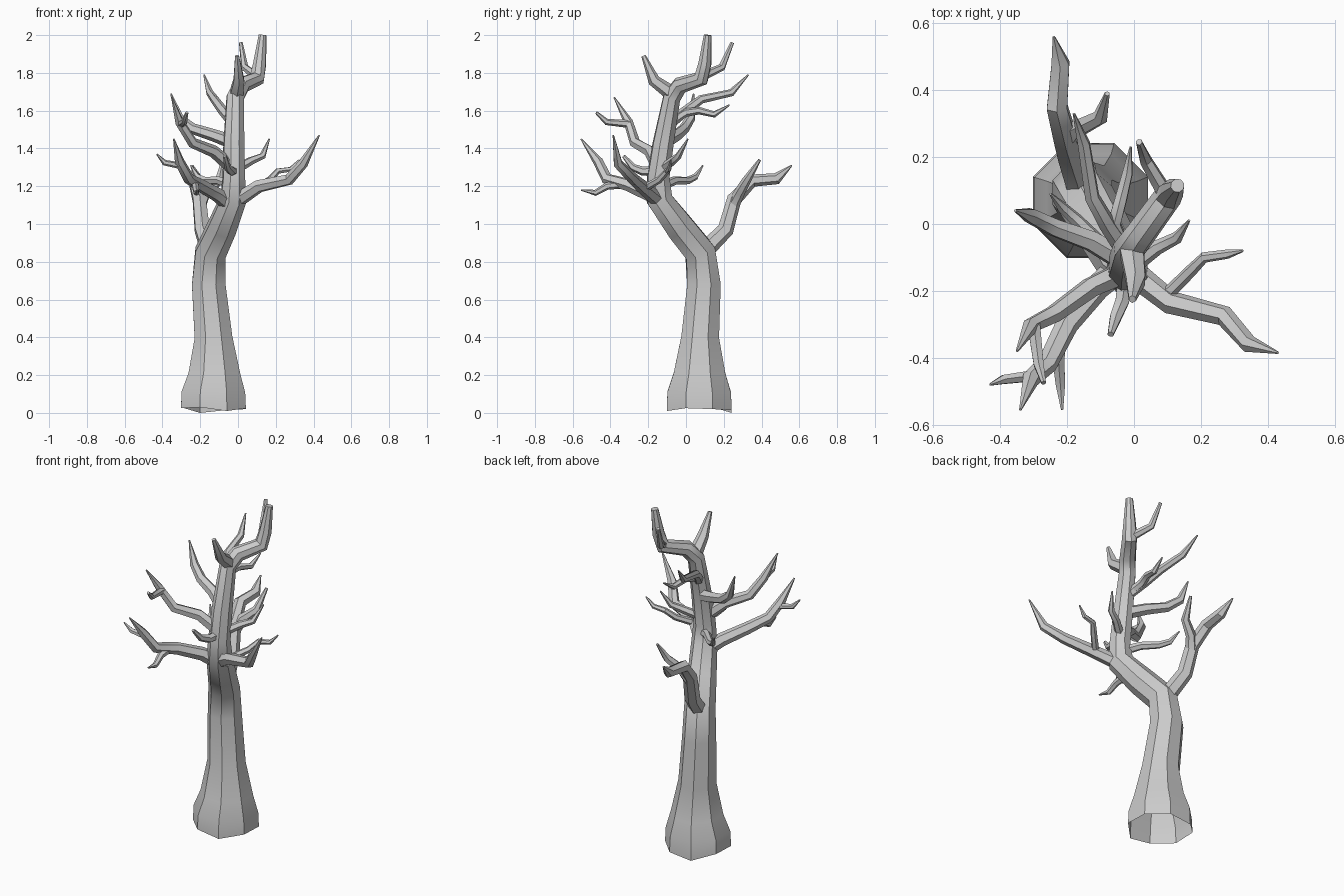
import bpy, bmesh, math
from mathutils import Vector


def tube(name, pts, radii, sides, cap_start=False, base_drop=None):
    """Sweep a low-poly ring along a path, mitred at the bends."""
    pts = [Vector(p) for p in pts]
    bm = bmesh.new()
    rings = []
    side = None
    for i, (p, r) in enumerate(zip(pts, radii)):
        d_in = (p - pts[i - 1]).normalized() if i else None
        d_out = (pts[i + 1] - p).normalized() if i < len(pts) - 1 else None
        t = ((d_in or d_out) + (d_out or d_in)).normalized()
        if i == 0 and base_drop:
            t = Vector((0, 0, 1))
        if side is None:
            side = Vector((1, 0, 0)) if abs(t.x) < 0.8 else Vector((0, 1, 0))
        side = (side - t * side.dot(t)).normalized()
        other = t.cross(side)
        ring = []
        for k in range(sides):
            a = 2 * math.pi * (k + 0.5) / sides
            v = p + (side * math.cos(a) + other * math.sin(a)) * r
            if i == 0 and base_drop:
                v.z = base_drop[k]
            ring.append(bm.verts.new(v))
        rings.append(ring)
    for a, b in zip(rings, rings[1:]):
        for k in range(sides):
            n = (k + 1) % sides
            bm.faces.new((a[k], a[n], b[n], b[k]))
    bm.faces.new(rings[-1])
    if cap_start:
        bm.faces.new(rings[0][::-1])
    mesh = bpy.data.meshes.new(name)
    bm.to_mesh(mesh)
    bm.free()
    obj = bpy.data.objects.new(name, mesh)
    bpy.context.collection.objects.link(obj)
    bpy.ops.object.select_all(action='DESELECT')
    obj.select_set(True)
    bpy.context.view_layer.objects.active = obj
    bpy.ops.object.shade_smooth_by_angle(angle=math.radians(40))
    return obj


def branch(name, r, pts, tip=0.004):
    """Limb that keeps most of its girth, then narrows to a point."""
    n = len(pts) - 1
    radii = [r * (1 - 0.45 * i / n) for i in range(n)] + [tip]
    return tube(name, pts, radii, 6, cap_start=True)


# Trunk with flared open base, bending back, forward, then up into the leader
trunk = [
    (-0.13, 0.07, 0.02, 0.186), (-0.13, 0.07, 0.11, 0.182),
    (-0.125, 0.072, 0.21, 0.148), (-0.13, 0.075, 0.40, 0.108),
    (-0.155, 0.095, 0.68, 0.096), (-0.145, 0.075, 0.85, 0.088),
    (-0.085, -0.03, 0.98, 0.082), (-0.025, -0.14, 1.13, 0.073),
    (-0.022, -0.147, 1.25, 0.062), (-0.022, -0.122, 1.42, 0.058),
    (-0.015, -0.075, 1.67, 0.049), (0.02, -0.03, 1.735, 0.046),
    (0.10, 0.08, 1.77, 0.043), (0.115, 0.10, 1.85, 0.036),
    (0.13, 0.115, 2.0, 0.021),
]
tube("trunk", [p[:3] for p in trunk], [p[3] for p in trunk], 8,
     base_drop=[0.02, 0.015, 0.0, 0.03, 0.025, 0.03, 0.01, 0.025])

# Crown: forward spur and rear twig on the leader
branch("crown_spur", 0.042, [(-0.01, -0.06, 1.68), (0.005, -0.17, 1.76),
                             (-0.005, -0.225, 1.89)], 0.012)
branch("crown_twig", 0.026, [(0.10, 0.08, 1.78), (0.035, 0.19, 1.83),
                             (0.015, 0.245, 1.96)], 0.01)

# Upper limbs
branch("upper_back_limb", 0.030, [(-0.02, -0.09, 1.53), (-0.08, 0.0, 1.60),
                                  (-0.125, 0.08, 1.66), (-0.15, 0.24, 1.695),
                                  (-0.18, 0.33, 1.79)])
branch("upper_back_twig", 0.026, [(-0.02, -0.10, 1.53), (-0.06, 0.0, 1.59),
                                  (-0.04, 0.07, 1.60), (-0.02, 0.15, 1.58),
                                  (-0.01, 0.23, 1.63)])
branch("upper_left_limb", 0.037, [(-0.02, -0.115, 1.43), (-0.13, -0.05, 1.47),
                                  (-0.24, -0.01, 1.505), (-0.31, 0.025, 1.56),
                                  (-0.355, 0.04, 1.69)])
branch("front_left_limb", 0.037, [(-0.02, -0.14, 1.29), (-0.13, -0.19, 1.385),
                                  (-0.24, -0.27, 1.43), (-0.31, -0.305, 1.54),
                                  (-0.35, -0.38, 1.67)])
branch("front_left_twig", 0.022, [(-0.30, -0.30, 1.53), (-0.285, -0.42, 1.54),
                                  (-0.27, -0.475, 1.59)], 0.008)

# Small mid-height twigs
branch("right_twig", 0.026, [(-0.01, -0.13, 1.29), (0.07, -0.07, 1.335),
                             (0.13, -0.04, 1.36), (0.165, 0.01, 1.45)])
branch("front_twig", 0.028, [(-0.02, -0.13, 1.28), (-0.035, -0.23, 1.28),
                             (-0.055, -0.28, 1.30), (-0.07, -0.33, 1.36)], 0.01)
branch("left_twig", 0.026, [(-0.025, -0.13, 1.20), (-0.10, -0.06, 1.23),
                            (-0.17, 0.01, 1.23), (-0.215, 0.05, 1.25),
                            (-0.25, 0.09, 1.31)])

# Long right limb and its twig
branch("right_limb", 0.040, [(-0.01, -0.14, 1.12), (0.11, -0.235, 1.20),
                             (0.27, -0.275, 1.235), (0.345, -0.36, 1.32),
                             (0.43, -0.385, 1.47)])
branch("right_limb_twig", 0.021, [(0.09, -0.22, 1.19), (0.17, -0.14, 1.235),
                                  (0.21, -0.10, 1.28), (0.28, -0.09, 1.29),
                                  (0.325, -0.08, 1.34)])

# Low front-left limb with two twigs
branch("low_left_limb", 0.042, [(-0.03, -0.12, 1.09), (-0.11, -0.19, 1.155),
                                (-0.20, -0.30, 1.205), (-0.26, -0.42, 1.24),
                                (-0.31, -0.465, 1.33), (-0.34, -0.555, 1.45)])
branch("low_left_outer_twig", 0.022, [(-0.285, -0.44, 1.28), (-0.31, -0.455, 1.31),
                                      (-0.39, -0.465, 1.325), (-0.43, -0.48, 1.37)])
branch("low_left_front_twig", 0.023, [(-0.225, -0.34, 1.21), (-0.225, -0.42, 1.20),
                                      (-0.22, -0.48, 1.165), (-0.215, -0.555, 1.18)])

# Back limb from the trunk bend, forking in two
branch("back_limb", 0.048, [(-0.15, 0.09, 0.85), (-0.19, 0.21, 0.97),
                            (-0.205, 0.255, 1.13), (-0.23, 0.35, 1.23),
                            (-0.22, 0.48, 1.24), (-0.24, 0.56, 1.31)])
branch("back_limb_fork", 0.034, [(-0.20, 0.25, 1.10), (-0.17, 0.285, 1.17),
                                 (-0.10, 0.32, 1.23), (-0.08, 0.39, 1.34)], 0.008)
